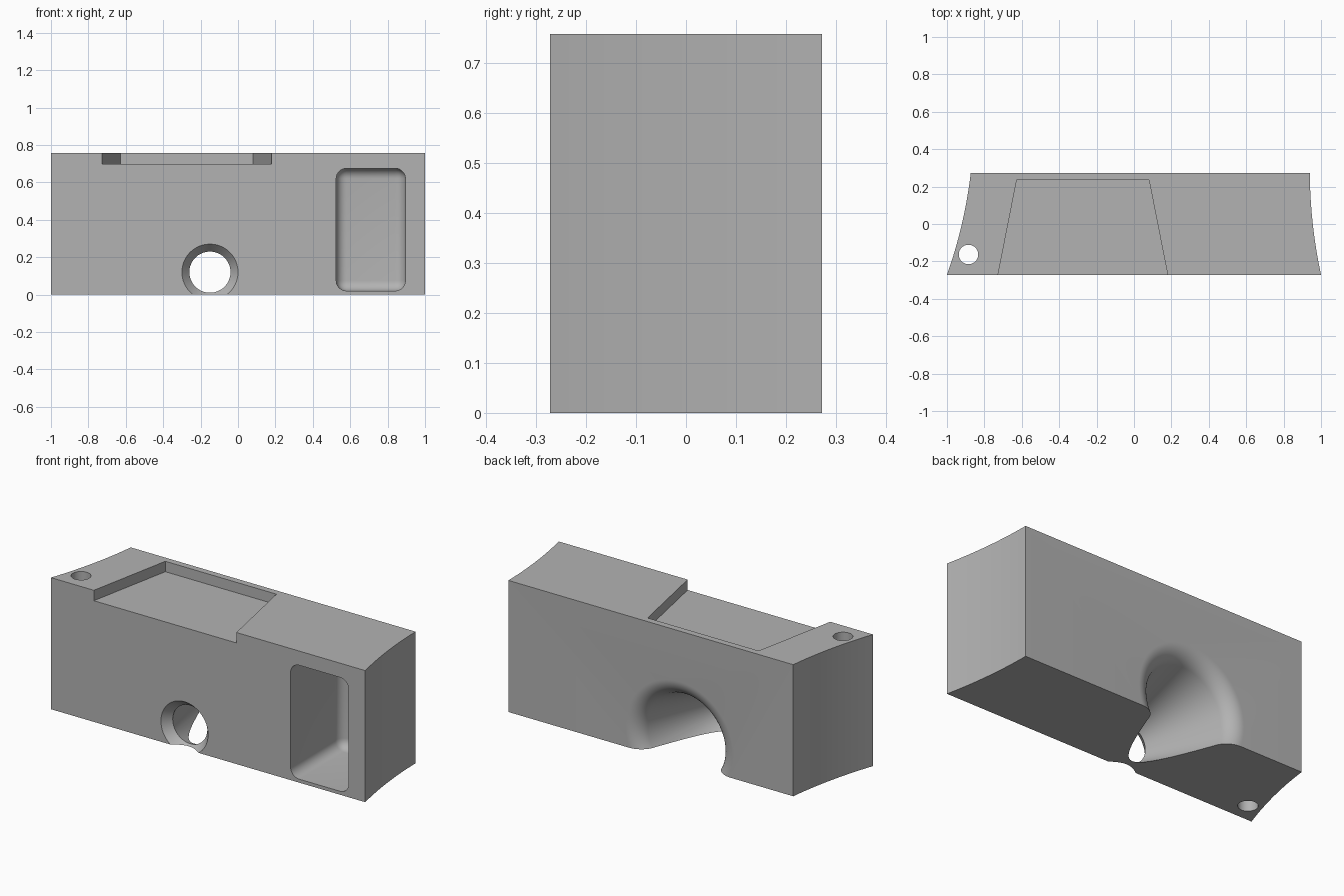
import bpy, bmesh, math
from mathutils import Vector

old = bpy.data.objects.get("Cube")
if old:
    bpy.data.objects.remove(old, do_unlink=True)

HEIGHT, HALF = 0.757, 0.272

grey = bpy.data.materials.new("plain_grey")
grey.use_nodes = True
grey.diffuse_color = (0.45, 0.45, 0.45, 1)
grey.node_tree.nodes["Principled BSDF"].inputs["Base Color"].default_value = (0.45, 0.45, 0.45, 1)


def finish(name, bm):
    bmesh.ops.recalc_face_normals(bm, faces=bm.faces[:])
    mesh = bpy.data.meshes.new(name)
    bm.to_mesh(mesh)
    bm.free()
    mesh.materials.append(grey)
    obj = bpy.data.objects.new(name, mesh)
    bpy.context.collection.objects.link(obj)
    return obj


def loft(name, rings):
    """Closed skin over a list of equal rings, capped at both ends."""
    bm = bmesh.new()
    rows = [[bm.verts.new(p) for p in ring] for ring in rings]
    n = len(rows[0])
    for a, b in zip(rows, rows[1:]):
        for i in range(n):
            j = (i + 1) % n
            bm.faces.new((a[i], a[j], b[j], b[i]))
    bm.faces.new(rows[0])
    bm.faces.new(rows[-1])
    return finish(name, bm)


def prism(name, outline, z0, z1):
    return loft(name, [[(x, y, z) for x, y in outline] for z in (z0, z1)])


def curved_side(x0, x1, bow, steps=16):
    """Shallow curved end wall running from front to back."""
    ts = [i / steps for i in range(steps + 1)]
    return [(x0 + (x1 - x0) * t + bow * 4 * t * (1 - t), HALF * (2 * t - 1)) for t in ts]


# Main block with two hollowed ends
outline = curved_side(1, 0.94, -0.014) + curved_side(-1, -0.873, 0.016)[::-1]
body = prism("block_body", outline, 0, HEIGHT)

# Tapered recess in the top, open at the front
back_y, over = 0.235, 0.05
slope = 0.1 / (HALF + back_y) * over
recess = prism("recess_cutter",
               [(-0.727 - slope, -HALF - over), (0.18 + slope, -HALF - over),
                (0.08, back_y), (-0.627, back_y)], 0.697, HEIGHT + 0.1)

# Small vertical bore
circle = [2 * math.pi * i / 48 for i in range(48)]
bore = prism("bore_cutter", [(-0.885 + 0.052 * math.cos(a), -0.163 + 0.052 * math.sin(a))
                             for a in circle], -0.1, HEIGHT + 0.1)

# Horn: rounded front lip, narrow throat, cone, flared rear mouth
profile = [(-0.32, 0.15)]
for i in range(9):
    a = math.pi / 2 * i / 8
    profile.append((-HALF + 0.05 * math.sin(a), 0.15 - 0.04 * (1 - math.cos(a - math.pi / 2))
                    if i == 0 else 0.11 + 0.04 * (1 - math.sin(a))))
profile[1] = (-HALF, 0.15)
tilt, flare = math.radians(18.4), 0.1
for i in range(13):
    a = tilt + (math.pi / 2 - tilt) * i / 12
    profile.append((HALF - flare * (1 - math.sin(a)), 0.345 - flare * math.cos(a)))
profile.append((0.32, 0.345))
ring = [2 * math.pi * i / 96 for i in range(96)]
horn = loft("horn_cutter", [[(-0.15 + r * math.cos(a), y, 0.12 + r * math.sin(a)) for a in ring]
                            for y, r in profile])

# Deep front pocket with rounded corners and floor
low, high = Vector((0.525, -0.45, 0.02)), Vector((0.895, 0.19, 0.675))
bm = bmesh.new()
bmesh.ops.create_cube(bm, size=1)
for v in bm.verts:
    v.co = [(low[k] + high[k]) / 2 + v.co[k] * (high[k] - low[k]) for k in range(3)]
bmesh.ops.bevel(bm, geom=bm.edges[:], offset=0.055, segments=8, profile=0.5, affect='EDGES')
pocket = finish("pocket_cutter", bm)

# Carve everything out of the block
bpy.context.view_layer.objects.active = body
for cutter in (recess, bore, horn, pocket):
    mod = body.modifiers.new(cutter.name, 'BOOLEAN')
    mod.operation = 'DIFFERENCE'
    mod.solver = 'EXACT'
    mod.object = cutter
    bpy.ops.object.modifier_apply(modifier=mod.name)
    bpy.data.objects.remove(cutter, do_unlink=True)

bpy.ops.object.select_all(action='DESELECT')
body.select_set(True)
bpy.ops.object.shade_smooth_by_angle(angle=math.radians(30))
